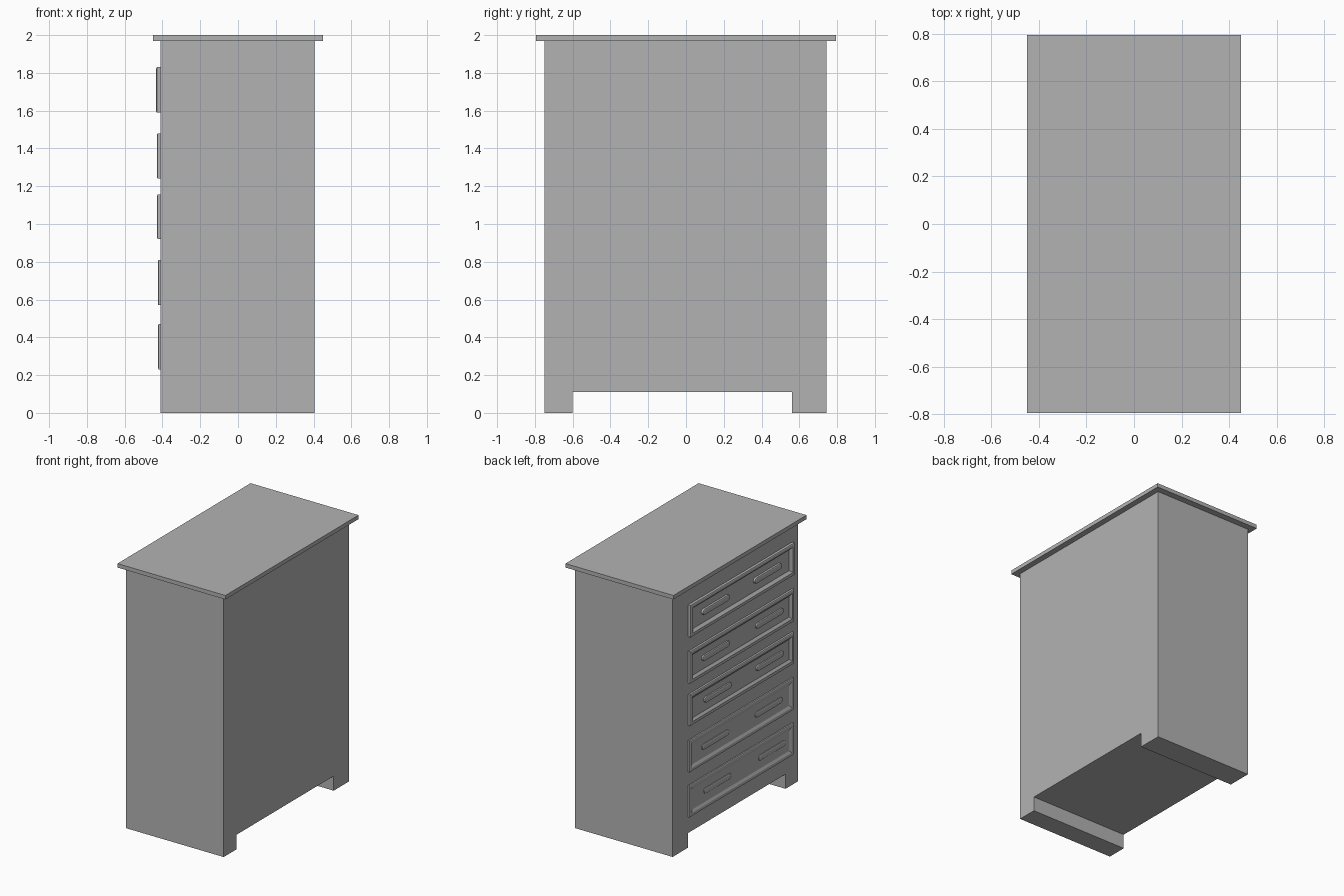
import bpy, bmesh, math

if "Cube" in bpy.data.objects:
    bpy.data.objects.remove(bpy.data.objects["Cube"])

grey = bpy.data.materials.new("grey paint")
grey.diffuse_color = (0.45, 0.45, 0.45, 1)
grey.use_nodes = True
grey.node_tree.nodes["Principled BSDF"].inputs["Base Color"].default_value = grey.diffuse_color


def add_object(name, bm):
    bmesh.ops.recalc_face_normals(bm, faces=bm.faces[:])
    mesh = bpy.data.meshes.new(name)
    bm.to_mesh(mesh)
    bm.free()
    mesh.materials.append(grey)
    obj = bpy.data.objects.new(name, mesh)
    bpy.context.collection.objects.link(obj)
    return obj


def prism(name, outline, x0, x1):
    """Extrude a (y, z) outline along x from x0 to x1."""
    bm = bmesh.new()
    face = bm.faces.new([bm.verts.new((x0, y, z)) for y, z in outline])
    out = bmesh.ops.extrude_face_region(bm, geom=[face])
    moved = [v for v in out["geom"] if isinstance(v, bmesh.types.BMVert)]
    bmesh.ops.translate(bm, verts=moved, vec=(x1 - x0, 0, 0))
    return add_object(name, bm)


def loft(name, rings):
    """Bridge matching rings of points and close the last one."""
    bm = bmesh.new()
    loops = [[bm.verts.new(p) for p in ring] for ring in rings]
    n = len(loops[0])
    for a, b in zip(loops, loops[1:]):
        for i in range(n):
            j = (i + 1) % n
            bm.faces.new((a[i], a[j], b[j], b[i]))
    bm.faces.new(loops[0])
    bm.faces.new(loops[-1])
    return add_object(name, bm)


def rect(x, y0, y1, z0, z1, inset):
    return [(x, y0 + inset, z0 + inset), (x, y1 - inset, z0 + inset),
            (x, y1 - inset, z1 - inset), (x, y0 + inset, z1 - inset)]


def pill(x, y, z, half, radius):
    """Stadium outline lying along y."""
    points = []
    for side, start in ((1, -90), (-1, 90)):
        for k in range(9):
            a = math.radians(start + k * 22.5)
            points.append((x, y + side * (half - 0.02) + radius * math.cos(a),
                           z + radius * math.sin(a)))
    return points


# Carcass with the arch between the two plinth feet
BACK = -0.41
prism("carcass", [(-0.75, 0), (-0.6, 0), (-0.6, 0.11), (0.56, 0.11),
                  (0.56, 0), (0.745, 0), (0.745, 1.97), (-0.75, 1.97)],
      BACK, 0.406)

# Overhanging top board
prism("top_board", [(-0.793, 1.97), (0.793, 1.97), (0.793, 2), (-0.793, 2)],
      -0.45, 0.45)

# Drawers: bottom, top, front plane x, centres of the two handles
drawers = [(1.59, 1.83, -0.433, 0.25, -0.37),
           (1.24, 1.48, -0.429, 0.245, -0.395),
           (0.92, 1.155, -0.428, 0.22, -0.40),
           (0.57, 0.81, -0.424, 0.245, -0.39),
           (0.23, 0.47, -0.423, 0.22, -0.43)]

for i, (z0, z1, front, *handles) in enumerate(drawers, 1):
    # Moulded frame around a recessed panel
    panel = BACK - 0.004
    steps = [(BACK + 0.01, 0), (front + 0.003, 0), (front, 0.006),
             (front, 0.024), (panel, 0.042)]
    loft(f"drawer_front_{i}",
         [rect(x, -0.68, 0.56, z0, z1, inset) for x, inset in steps])
    # Two slim rounded pulls
    zc = (z0 + z1) / 2 + 0.006
    for j, y in enumerate(handles, 1):
        loft(f"drawer_pull_{i}_{j}",
             [pill(panel + 0.003, y, zc, 0.16, 0.021),
              pill(front + 0.003, y, zc, 0.16, 0.021),
              pill(front, y, zc, 0.16, 0.013)])
